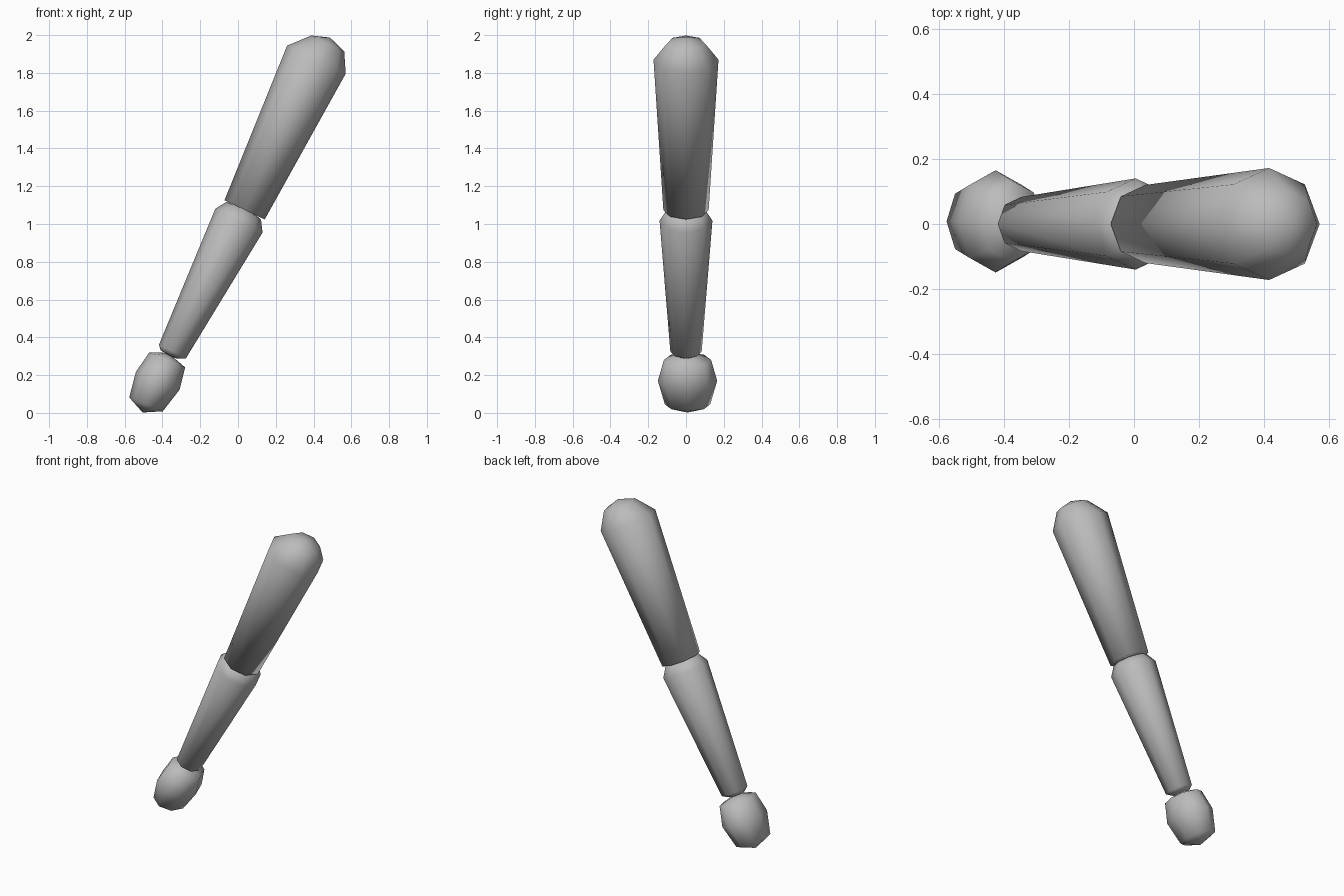
import bpy, bmesh, math
from mathutils import Vector

if "Cube" in bpy.data.objects:
    bpy.data.objects.remove(bpy.data.objects["Cube"])

SIDES = 8
grey = bpy.data.materials.new("neutral_grey")
grey.diffuse_color = (0.5, 0.5, 0.5, 1)
grey.use_nodes = True
grey.node_tree.nodes["Principled BSDF"].inputs["Base Color"].default_value = grey.diffuse_color


def limb(name, axis, rings, start, end, y=0.0):
    """Loft 8-sided rings (x, z, radius across, radius in y) square to an axis, closed by end points."""
    ax = Vector((axis[0], 0, axis[1])).normalized()
    side = Vector((ax.z, 0, -ax.x))
    bm = bmesh.new()
    loops = []
    for x, z, r, ry in rings:
        loop = []
        for i in range(SIDES):
            a = i * math.tau / SIDES
            loop.append(bm.verts.new(Vector((x, y, z)) + side * r * math.cos(a)
                                     + Vector((0, ry * math.sin(a), 0))))
        loops.append(loop)
    for a, b in zip(loops, loops[1:]):
        for i in range(SIDES):
            j = (i + 1) % SIDES
            bm.faces.new((a[i], a[j], b[j], b[i]))
    for loop, (x, z) in ((loops[0], start), (loops[-1], end)):
        tip = bm.verts.new((x, y, z))
        for i in range(SIDES):
            bm.faces.new((loop[i], loop[(i + 1) % SIDES], tip))
    bmesh.ops.recalc_face_normals(bm, faces=bm.faces)
    for f in bm.faces:
        f.smooth = True
    me = bpy.data.meshes.new(name)
    bm.to_mesh(me)
    bm.free()
    me.materials.append(grey)
    ob = bpy.data.objects.new(name, me)
    bpy.context.collection.objects.link(ob)


# upper arm with rounded shoulder
limb("upper_arm", (0.431, 0.902),
     [(0.035, 1.075, 0.118, 0.12), (0.415, 1.87, 0.172, 0.172), (0.475, 1.956, 0.097, 0.10)],
     (0.035, 1.075), (0.487, 1.987))

# forearm with rounded elbow and wrist
limb("forearm", (0.452, 0.892),
     [(-0.365, 0.309, 0.05, 0.05), (-0.347, 0.325, 0.08, 0.083),
      (0.005, 1.018, 0.14, 0.14), (0.03, 1.07, 0.103, 0.105)],
     (-0.37, 0.305), (0.045, 1.09))

# closed hand
limb("hand", (0.38, 0.92),
     [(-0.487, 0.045, 0.096, 0.12), (-0.425, 0.17, 0.125, 0.157), (-0.375, 0.28, 0.103, 0.125)],
     (-0.505, 0.002), (-0.37, 0.318), y=0.008)
